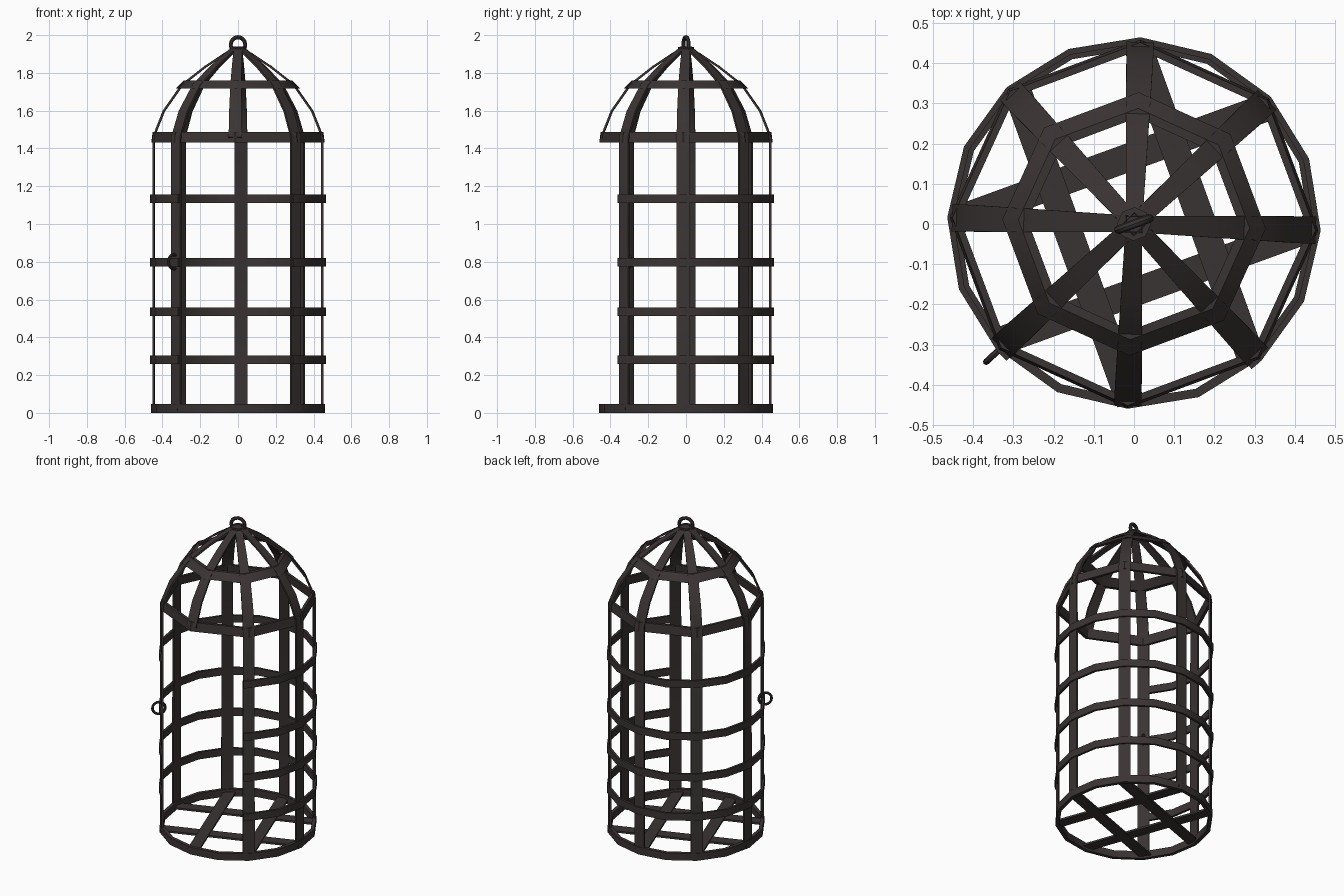
import bpy, bmesh, math
from mathutils import Vector, Matrix

if "Cube" in bpy.data.objects:
    bpy.data.objects.remove(bpy.data.objects["Cube"])

iron = bpy.data.materials.new("dark_iron")
iron.diffuse_color = (0.042, 0.034, 0.033, 1)
iron.use_nodes = True
iron.node_tree.nodes["Principled BSDF"].inputs["Base Color"].default_value = iron.diffuse_color
TURN = -2  # whole cage is turned slightly


def finish(name, bm):
    bmesh.ops.recalc_face_normals(bm, faces=bm.faces)
    me = bpy.data.meshes.new(name)
    bm.to_mesh(me)
    bm.free()
    me.materials.append(iron)
    ob = bpy.data.objects.new(name, me)
    bpy.context.collection.objects.link(ob)
    bpy.context.view_layer.objects.active = ob
    bpy.ops.object.select_all(action='DESELECT')
    ob.select_set(True)
    bpy.ops.object.shade_smooth_by_angle(angle=math.radians(35))
    return ob


def loft(name, sections, closed=False):
    bm = bmesh.new()
    rows = [[bm.verts.new(p) for p in s] for s in sections]
    n = len(rows[0])
    pairs = list(zip(rows, rows[1:])) + ([(rows[-1], rows[0])] if closed else [])
    for a, b in pairs:
        for i in range(n):
            j = (i + 1) % n
            bm.faces.new((a[i], a[j], b[j], b[i]))
    if not closed:
        bm.faces.new(rows[0])
        bm.faces.new(rows[-1][::-1])
    return finish(name, bm)


def band(name, angles, profile, closed):
    secs = []
    for a in angles:
        c, s = math.cos(math.radians(a)), math.sin(math.radians(a))
        secs.append([(r * c, r * s, z) for r, z in profile])
    loft(name, secs, closed)


def ribbon(name, angle, path, thick=0.011):
    # path entries: radius, height, width
    a = math.radians(angle)
    out, tan = Vector((math.cos(a), math.sin(a), 0)), Vector((-math.sin(a), math.cos(a), 0))
    secs = []
    for i, (r, z, w) in enumerate(path):
        p, q = path[max(i - 1, 0)], path[min(i + 1, len(path) - 1)]
        dr, dz = q[0] - p[0], q[1] - p[1]
        nrm = (out * dz + Vector((0, 0, -dr))).normalized() * thick
        o = out * r + Vector((0, 0, z))
        t = tan * w / 2
        secs.append([o - t, o + t, o + t - nrm, o - t - nrm])
    loft(name, secs)


def torus(name, centre, angle, major, minor, nu=16, nv=8):
    # ring standing in a vertical plane
    a = math.radians(angle)
    secs = []
    for i in range(nu):
        u = 2 * math.pi * i / nu
        sec = []
        for j in range(nv):
            v = 2 * math.pi * j / nv
            k = major + minor * math.cos(v)
            h, side = k * math.cos(u), minor * math.sin(v)
            sec.append((centre[0] + h * math.cos(a) - side * math.sin(a),
                        centre[1] + h * math.sin(a) + side * math.cos(a),
                        centre[2] + k * math.sin(u)))
        secs.append(sec)
    loft(name, secs, True)


def rect(r0, r1, z0, z1):
    return [(r0, z0), (r1, z0), (r1, z1), (r0, z1)]


# upright bars that bend into the dome; the front one exists only in the dome
dome = [(0.453, 1.46, 0.068), (0.398, 1.60, 0.066), (0.30, 1.74, 0.06),
        (0.175, 1.838, 0.052), (0.02, 1.94, 0.042)]
for k in range(8):
    path = dome if k == 6 else [(0.453, 0.01, 0.07)] + dome
    ribbon(f"upright_bar_{k}", TURN + 45 * k, path)

# base ring, and hoops left open at the front doorway
full16 = [TURN + 22.5 * k for k in range(16)]
band("base_ring", full16, rect(0.438, 0.46, 0.0, 0.046), True)
arc = [-51] + [-47 + 22.5 * k for k in range(13)] + [227]
for i, z in enumerate((0.281, 0.535, 0.798, 1.134)):
    band(f"hoop_{i}", arc, rect(0.45, 0.465, z - 0.023, z + 0.023), False)

# octagonal dome rings
oct8 = [TURN + 45 * k for k in range(8)]
band("shoulder_ring", oct8, [(0.441, 1.432), (0.459, 1.432), (0.452, 1.488), (0.434, 1.488)], True)
band("dome_ring", oct8, [(0.305, 1.718), (0.328, 1.718), (0.288, 1.76), (0.265, 1.76)], True)

# top cap and hanging ring
band("top_cap", oct8, rect(0.002, 0.042, 1.912, 1.938), True)
torus("hanging_ring", (0, 0, 1.948), 20, 0.041, 0.011)

# latch ring on the door post
a = math.radians(223)
torus("latch_ring", (0.465 * math.cos(a), 0.465 * math.sin(a), 0.80), 223, 0.038, 0.008)

# crossed floor slats
for i, ang in enumerate((20, 110)):
    for j, off in enumerate((-0.16, 0.16)):
        bm = bmesh.new()
        bmesh.ops.create_cube(bm, size=1)
        m = (Matrix.Rotation(math.radians(ang), 4, 'Z') @ Matrix.Translation((0, off, 0.018 + 0.004 * i))
             @ Matrix.Diagonal((0.83, 0.07, 0.012, 1)))
        bmesh.ops.transform(bm, matrix=m, verts=bm.verts)
        finish(f"floor_slat_{i}_{j}", bm)
